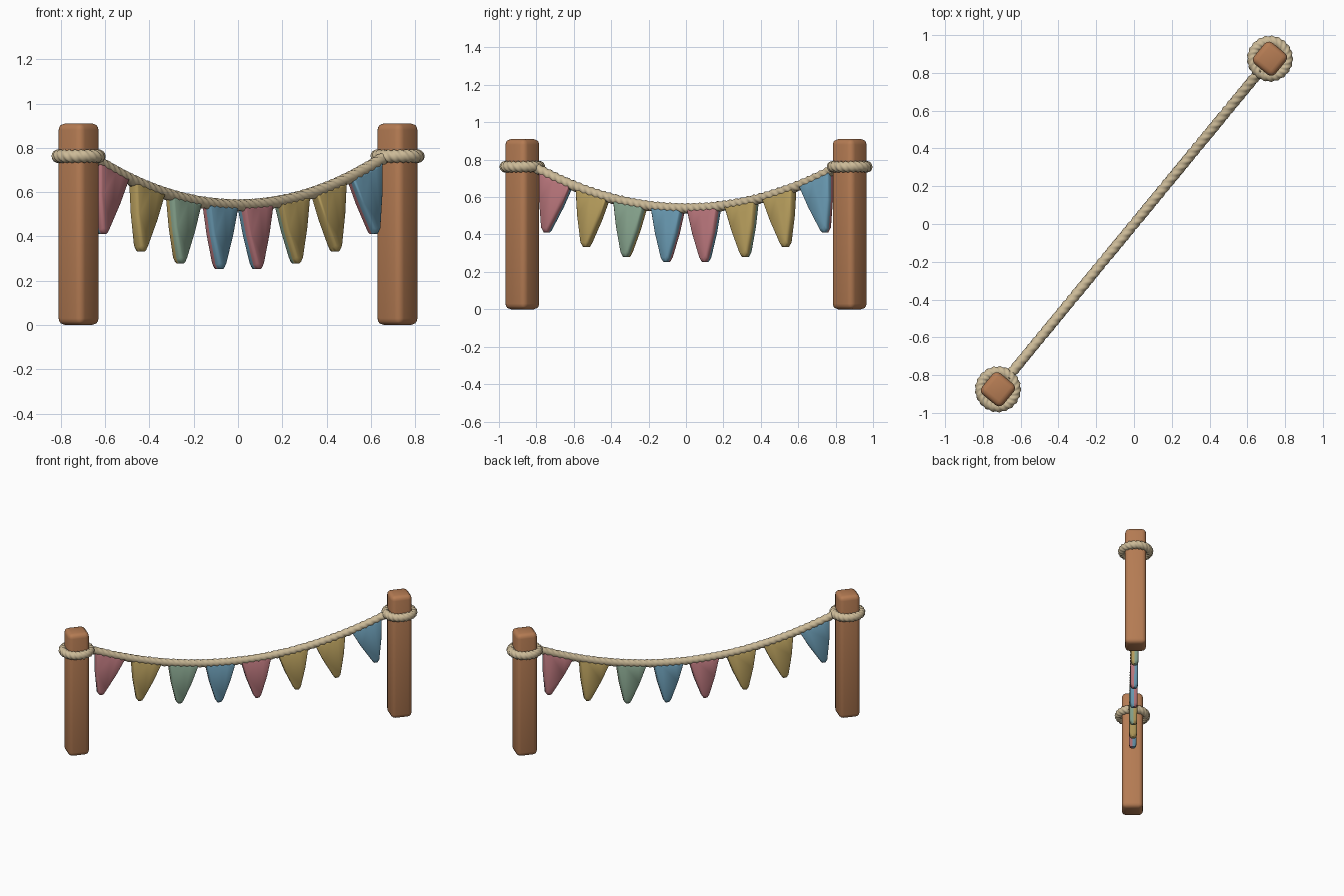
import bpy, bmesh, math
from mathutils import Vector, Matrix

if "Cube" in bpy.data.objects:
    bpy.data.objects.remove(bpy.data.objects["Cube"])

ANG = math.atan2(0.875, 0.72)
HALF = math.hypot(0.72, 0.875)
ROT = Matrix.Rotation(ANG, 4, 'Z')   # local x runs along the rope


def material(name, rgb):
    m = bpy.data.materials.new(name)
    m.diffuse_color = (*rgb, 1)
    m.use_nodes = True
    m.node_tree.nodes["Principled BSDF"].inputs["Base Color"].default_value = m.diffuse_color
    return m


WOOD = material("wood brown", (0.46, 0.20, 0.087))
ROPE = material("rope tan", (0.60, 0.49, 0.31))
PINK = material("flag pink", (0.51, 0.19, 0.21))
YELLOW = material("flag yellow", (0.50, 0.36, 0.115))
GREEN = material("flag green", (0.26, 0.40, 0.29))
BLUE = material("flag blue", (0.15, 0.34, 0.47))


def finish(name, bm, mats, angle):
    bmesh.ops.recalc_face_normals(bm, faces=bm.faces)
    bmesh.ops.transform(bm, matrix=ROT, verts=bm.verts)
    me = bpy.data.meshes.new(name)
    bm.to_mesh(me)
    bm.free()
    for m in mats:
        me.materials.append(m)
    ob = bpy.data.objects.new(name, me)
    bpy.context.collection.objects.link(ob)
    bpy.ops.object.select_all(action='DESELECT')
    ob.select_set(True)
    bpy.context.view_layer.objects.active = ob
    bpy.ops.object.shade_smooth_by_angle(angle=math.radians(angle))
    return ob


def rope_z(d):
    return 0.54 + 0.2 * d * d


def twisted_rope(name, pts, side, radius, turns, closed):
    # three-strand section swept along the path; side(i) is a fixed sideways axis
    bm, n, k = bmesh.new(), len(pts), 15
    rings = []
    for i, p in enumerate(pts):
        a = pts[(i - 1) % n] if closed else pts[max(i - 1, 0)]
        b = pts[(i + 1) % n] if closed else pts[min(i + 1, n - 1)]
        u = side(i)
        v = (b - a).normalized().cross(u).normalized()
        tw = 2 * math.pi * turns * i / n
        ring = []
        for j in range(k):
            t = 2 * math.pi * j / k
            r = radius * (0.97 + 0.09 * math.cos(3 * (t - tw)))
            ring.append(bm.verts.new(p + u * r * math.cos(t) + v * r * math.sin(t)))
        rings.append(ring)
    for i in range(n if closed else n - 1):
        A, B = rings[i], rings[(i + 1) % n]
        for j in range(k):
            bm.faces.new((A[j], A[(j + 1) % k], B[(j + 1) % k], B[j]))
    if not closed:
        bm.faces.new(rings[0])
        bm.faces.new(rings[-1])
    finish(name, bm, [ROPE], 60)


# posts with rope loops
for label, s in (("left", -1), ("right", 1)):
    bm = bmesh.new()
    bmesh.ops.create_cube(bm, size=1)
    bmesh.ops.scale(bm, vec=(0.146, 0.146, 0.91), verts=bm.verts)
    bmesh.ops.translate(bm, vec=(s * HALF, 0, 0.455), verts=bm.verts)
    bmesh.ops.bevel(bm, geom=bm.edges[:], offset=0.03, segments=3, profile=0.5, affect='EDGES')
    finish(label + "_post", bm, [WOOD], 40)

    N = 140
    dirs = [Vector((math.cos(2 * math.pi * i / N), math.sin(2 * math.pi * i / N), 0)) for i in range(N)]
    c = Vector((s * HALF, 0, 0.762))
    twisted_rope(label + "_rope_loop", [c + d * 0.092 for d in dirs],
                 lambda i: dirs[i], 0.029, 7, True)

# hanging rope
N = 320
path = []
for i in range(N):
    d = -1.06 + 2.12 * i / (N - 1)
    path.append(Vector((d, 0, rope_z(d))))
twisted_rope("hanging_rope", path, lambda i: Vector((0, 1, 0)), 0.027, 17, False)

# flags: front colours run left to right, back colours run the other way
colours = [PINK, YELLOW, GREEN, BLUE, PINK, YELLOW, YELLOW, BLUE]
centres = [-0.90, -0.645, -0.385, -0.125, 0.125, 0.385, 0.645, 0.90]
for n, c in enumerate(centres):
    tip = Vector((c * 1.07, 0, rope_z(c) - 0.293))
    outline = []
    for i in range(5):
        d = c - 0.106 + 0.053 * i
        outline.append(Vector((d, 0, rope_z(d) - 0.005)))
    left, right = outline[0], outline[-1]
    tl, tr = tip + Vector((-0.026, 0, 0.022)), tip + Vector((0.026, 0, 0.022))
    outline += [right.lerp(tr, 0.5) + Vector((0.006, 0, 0)), tr,
                tip + Vector((0.012, 0, 0.002)), tip + Vector((-0.012, 0, 0.002)), tl,
                left.lerp(tl, 0.5) - Vector((0.006, 0, 0))]
    mid = Vector((c * 1.02, 0, rope_z(c) - 0.11))
    bm = bmesh.new()
    layers = []
    for y, f in ((-0.026, 0.87), (-0.021, 0.96), (-0.012, 1), (0, 1), (0.012, 1), (0.021, 0.96), (0.026, 0.87)):
        layers.append([bm.verts.new(mid + (p - mid) * f + Vector((0, y, 0))) for p in outline])
    k = len(outline)
    for A, B in zip(layers, layers[1:]):
        for j in range(k):
            bm.faces.new((A[j], A[(j + 1) % k], B[(j + 1) % k], B[j]))
    bm.faces.new(layers[0])
    bm.faces.new(layers[-1])
    for f in bm.faces:
        f.material_index = 0 if f.calc_center_median().y < 0 else 1
    finish("flag_%d" % (n + 1), bm, [colours[n], colours[7 - n]], 50)
